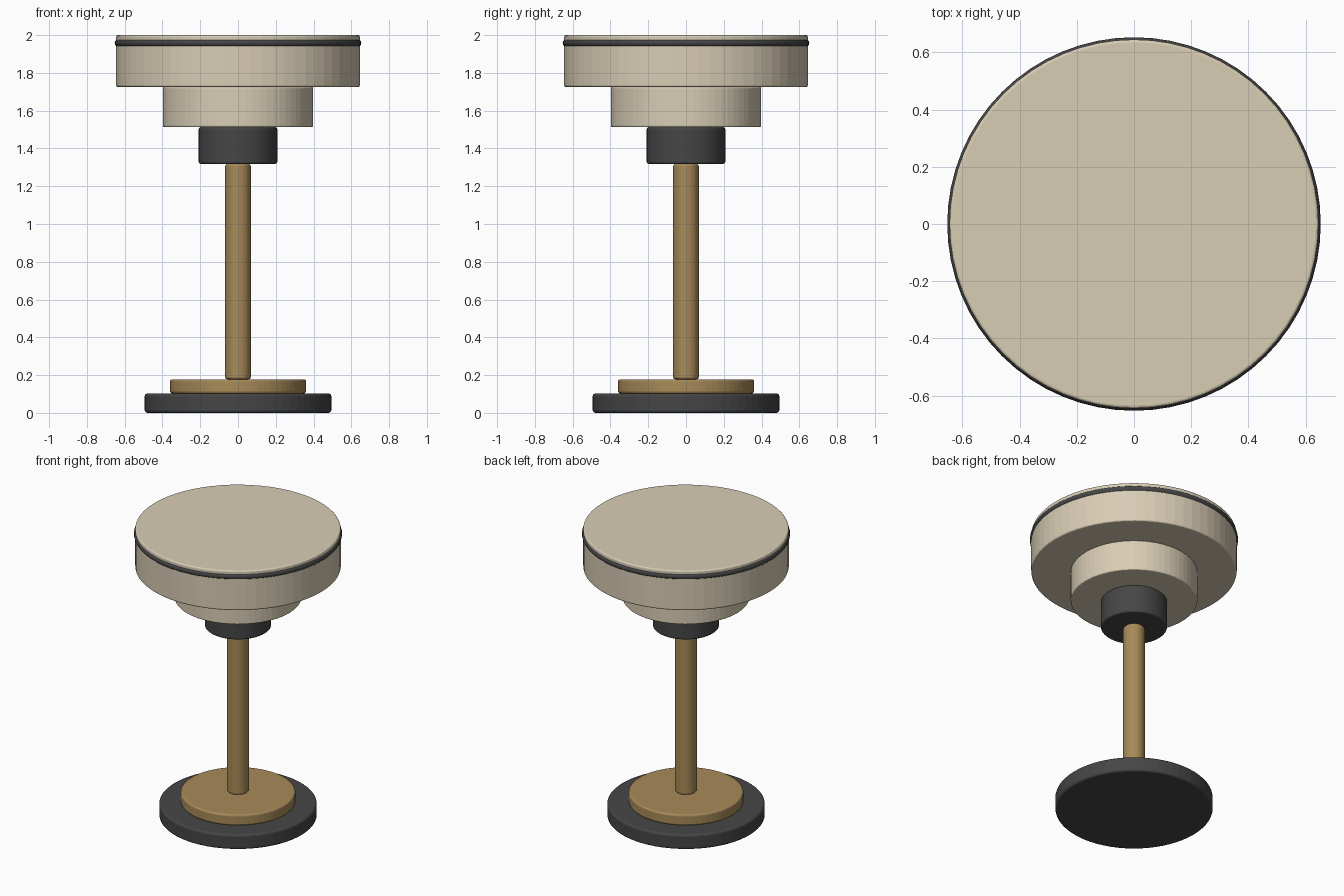
import bpy, math

if "Cube" in bpy.data.objects:
    bpy.data.objects.remove(bpy.data.objects["Cube"])


def material(name, rgb):
    m = bpy.data.materials.new(name)
    m.diffuse_color = (*rgb, 1)
    m.use_nodes = True
    m.node_tree.nodes["Principled BSDF"].inputs["Base Color"].default_value = m.diffuse_color
    return m


cream = material("cream", (0.69, 0.61, 0.46))
wood = material("warm_brown", (0.39, 0.255, 0.098))
dark = material("charcoal", (0.061, 0.061, 0.061))


def disc(name, radius, z0, z1, mat, bevel=0.012, sides=64):
    """Upright cylinder with softened rims."""
    bpy.ops.mesh.primitive_cylinder_add(vertices=sides, radius=radius, depth=z1 - z0,
                                        location=(0, 0, (z0 + z1) / 2))
    ob = bpy.context.object
    ob.name = name
    ob.data.materials.append(mat)
    mod = ob.modifiers.new("soft_rims", 'BEVEL')
    mod.width = bevel
    mod.segments = 3
    mod.limit_method = 'ANGLE'
    mod.angle_limit = math.radians(40)
    return ob


# Stepped foot
disc("base", 0.494, 0.0, 0.103, dark, 0.015)
disc("base_plate", 0.36, 0.103, 0.178, wood)

# Stem and collar
disc("stem", 0.068, 0.178, 1.318, wood, 0.012, 32)
disc("collar", 0.208, 1.318, 1.513, dark)

# Stepped head
disc("lower_drum", 0.398, 1.513, 1.725, cream, 0.008)
disc("upper_drum", 0.645, 1.725, 2.0, cream, 0.01)

# Dark band around the top rim
bpy.ops.mesh.primitive_torus_add(major_radius=0.632, minor_radius=0.021,
                                 major_segments=64, minor_segments=12,
                                 location=(0, 0, 1.959))
band = bpy.context.object
band.name = "rim_band"
band.data.materials.append(dark)
bpy.ops.object.shade_smooth_by_angle()
